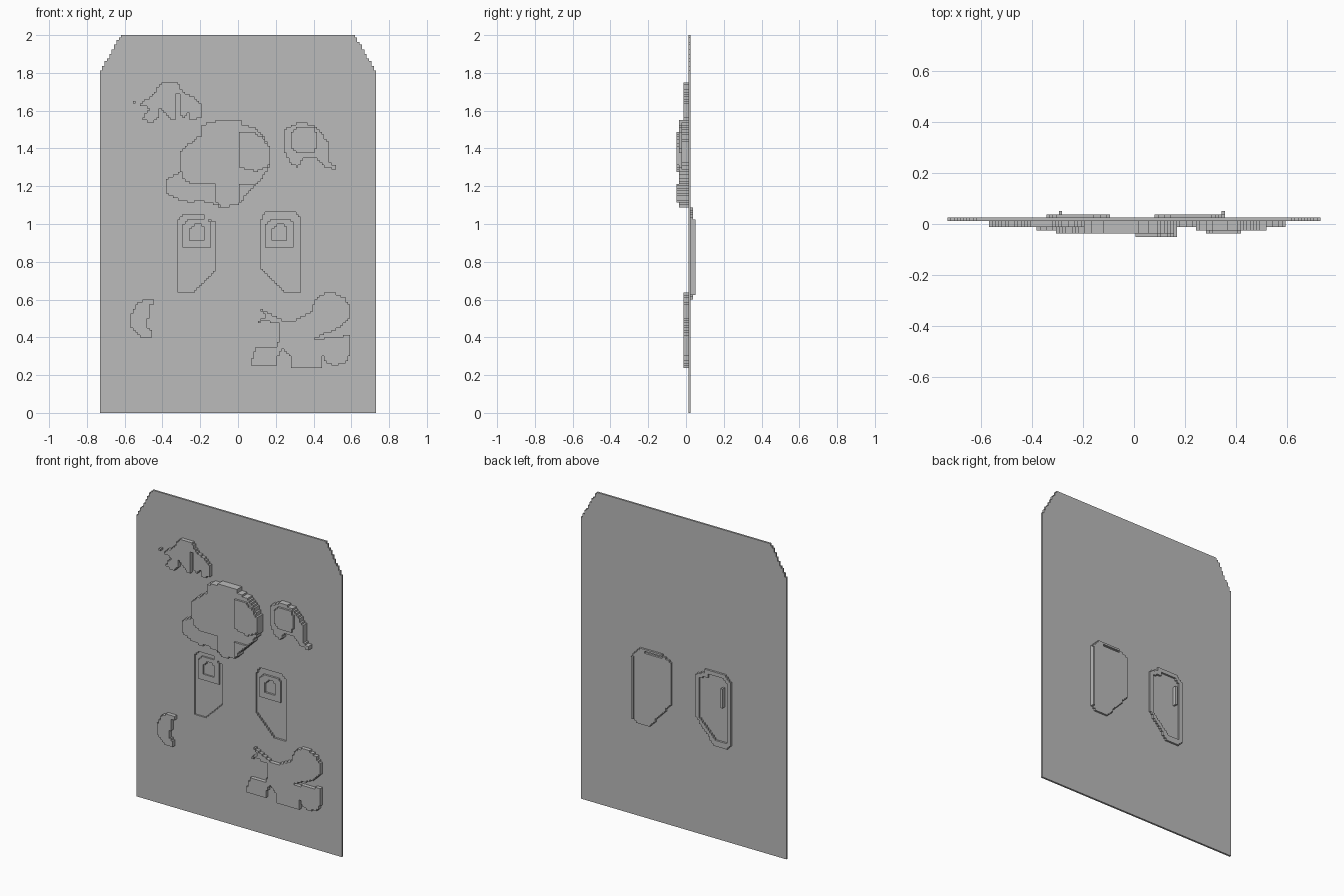
import bpy
import bmesh
from mathutils import Vector

cube = bpy.data.objects.get("Cube")
if cube:
    bpy.data.objects.remove(cube, do_unlink=True)

CELL = 0.0125  # width of one block and depth of one layer

# One plain grey for everything
grey = bpy.data.materials.new("plain_grey")
grey.use_nodes = True
shade = (0.5, 0.5, 0.5, 1.0)
grey.diffuse_color = shade
grey.node_tree.nodes["Principled BSDF"].inputs["Base Color"].default_value = shade


def inside(point, outline):
    """Even-odd test of a point against a closed outline."""
    px, pz = point
    result = False
    for (ax, az), (bx, bz) in zip(outline, outline[1:] + outline[:1]):
        if (az > pz) != (bz > pz):
            if px < ax + (bx - ax) * (pz - az) / (bz - az):
                result = not result
    return result


def blocks(outline, holes):
    """Grid blocks whose centre lies in the outline and in no hole."""
    columns = [p[0] for p in outline]
    rows = [p[1] for p in outline]
    found = set()
    for i in range(int(min(columns)) - 1, int(max(columns)) + 2):
        for k in range(int(min(rows)) - 1, int(max(rows)) + 2):
            centre = (i + 0.01, k + 0.5)
            if inside(centre, outline) and not any(inside(centre, h) for h in holes):
                found.add((i, k))
    return found


def layer(name, outline, front, back, holes=()):
    """Stepped plate between two depths, both counted in layers."""
    cells = blocks(outline, holes)
    bm = bmesh.new()
    cache = {}

    def vert(column, row, depth):
        key = (column, row, depth)
        if key not in cache:
            place = Vector((column - 0.5, depth, row)) * CELL
            cache[key] = bm.verts.new(place)
        return cache[key]

    for i, k in cells:
        ring = [(i, k), (i + 1, k), (i + 1, k + 1), (i, k + 1)]
        bm.faces.new([vert(c, r, front) for c, r in ring])
        bm.faces.new([vert(c, r, back) for c, r in reversed(ring)])
        neighbours = [(i, k - 1), (i + 1, k), (i, k + 1), (i - 1, k)]
        for side, neighbour in enumerate(neighbours):
            if neighbour not in cells:
                a, b = ring[side], ring[(side + 1) % 4]
                bm.faces.new([vert(*b, front), vert(*a, front),
                              vert(*a, back), vert(*b, back)])

    # Merge the coplanar blocks into clean flat faces
    bmesh.ops.dissolve_limit(bm, angle_limit=0.01, verts=bm.verts[:], edges=bm.edges[:])
    mesh = bpy.data.meshes.new(name)
    bm.to_mesh(mesh)
    bm.free()
    mesh.materials.append(grey)
    obj = bpy.data.objects.new(name, mesh)
    bpy.context.collection.objects.link(obj)
    return obj


def box(left, right, low, high):
    return [(left, low), (right, low), (right, high), (left, high)]


def arch(left, right, low, high, cut=2):
    """Box with clipped upper corners."""
    return [(left, low), (right, low), (right, high - cut), (right - cut, high),
            (left + cut, high), (left, high - cut)]


# Backing panel with two openings
right_opening = [(-25, 51), (-25, 82), (-23, 84), (-15, 84), (-14, 82),
                 (-9, 81), (-9, 61), (-19, 51)]
left_opening = [(10, 61), (10, 82), (12, 85), (24, 85), (27, 82), (27, 51), (20, 51)]
panel = [(-58.6, 0), (58.6, 0), (58.6, 144), (49.6, 160), (-49.6, 160), (-58.6, 144)]
layer("backing_panel", panel, 1, 2, [right_opening, left_opening])

# Pockets behind the openings
right_pocket = [(-27, 50), (-27, 83), (-24, 86), (-13, 86), (-12, 84),
                (-7, 82), (-7, 61), (-18, 48), (-25, 48)]
left_pocket = [(28.5, 50), (28.5, 82), (24, 87), (12, 87), (7, 84),
               (7, 62), (19, 48), (26, 48)]
layer("right_pocket_floor", right_opening, 1.8, 2)
layer("right_pocket_rim", right_pocket, 2, 3, [right_opening])
layer("right_pocket_ridge", box(-23, -22, 69, 79), 2, 4)
layer("left_pocket_back", left_pocket, 2, 3, [box(12, 22, 85, 86)])
layer("left_pocket_ridge", box(27.5, 28.5, 50, 82), 3, 4)

# Arched frames standing in the pockets
for side, start, floor in (("right", -23, 1.8), ("left", 12, 2)):
    layer(side + "_arched_frame", arch(start, start + 12, 70, 82), 1, floor,
          [arch(start + 3, start + 9, 73, 80)])

# Large round head, built up in tiers
crown = [(-24, 102), (-25, 110), (-22, 113), (-15, 118), (-15, 122), (-7, 124),
         (1, 124), (2, 122), (7, 121), (11, 117), (14, 111), (14, 105),
         (10, 99), (5, 94), (0, 88), (-7, 87)]
snout = [(-17, 90), (-20, 89), (-27, 91), (-30, 93), (-30, 99)]
layer("head_base", crown + [(-12, 89)] + snout, -2, 1)
layer("head_face", crown + [(-9, 89), (-9, 97), (-19, 97), (-23, 99)], -3, -2)
layer("head_side_plate", [(1, 104), (1, 119), (7, 119), (11, 116), (14, 111),
                          (14, 105), (8, 102)], -4, -3)
layer("head_jaw_plate", [(1, 89), (1, 97), (8, 97), (5, 94)], -4, -3)

# Small round figure with a tail
layer("small_figure_body",
      [(20, 110), (20, 120), (23, 122), (27, 123), (32, 122), (35, 119), (39, 114),
       (39, 108), (38, 106), (42, 105), (42, 103), (37, 104), (33, 108), (28, 108),
       (25, 104), (24, 105), (22, 106)], -2, 1)
layer("small_figure_face",
      [(23, 112), (23, 119), (25, 121), (32, 121), (34, 117), (34, 113),
       (32, 110), (25, 110)], -3, -2)

# Upper wing with fringed lower edge
layer("upper_wing",
      [(-46, 132), (-41, 131), (-36, 135), (-32, 140), (-26, 140), (-23, 136),
       (-19, 134), (-15, 130), (-15, 126), (-18, 124), (-20, 124), (-20, 128),
       (-23, 125), (-24, 126), (-24, 135), (-26, 135), (-26, 124), (-28, 124),
       (-32, 128), (-34, 130), (-33, 126), (-36, 123), (-41, 124), (-37, 129),
       (-40, 130)], -1, 1)

# Crescent
layer("crescent",
      [(-40, 48), (-35, 48), (-35, 46), (-37, 46), (-38, 40), (-38, 36), (-36, 34),
       (-36, 32), (-41, 32), (-45, 36), (-45, 42), (-43, 46)], -1, 1)

# Winged creature
layer("winged_creature",
      [(8, 45), (14, 42), (19, 39), (24, 39), (31, 43), (33, 48), (37, 51), (41, 51),
       (45, 49), (48, 44), (47, 40), (43, 36), (33, 32), (33, 31), (48, 33),
       (48, 25), (45, 21), (41, 20), (37, 22), (35, 26), (36, 19), (23, 19),
       (22, 24), (19, 27), (17, 24), (16, 20), (6, 20), (6, 23), (8, 28), (16, 28),
       (18, 31), (17, 38), (11, 39), (8, 38), (12, 41)], -1, 1)
